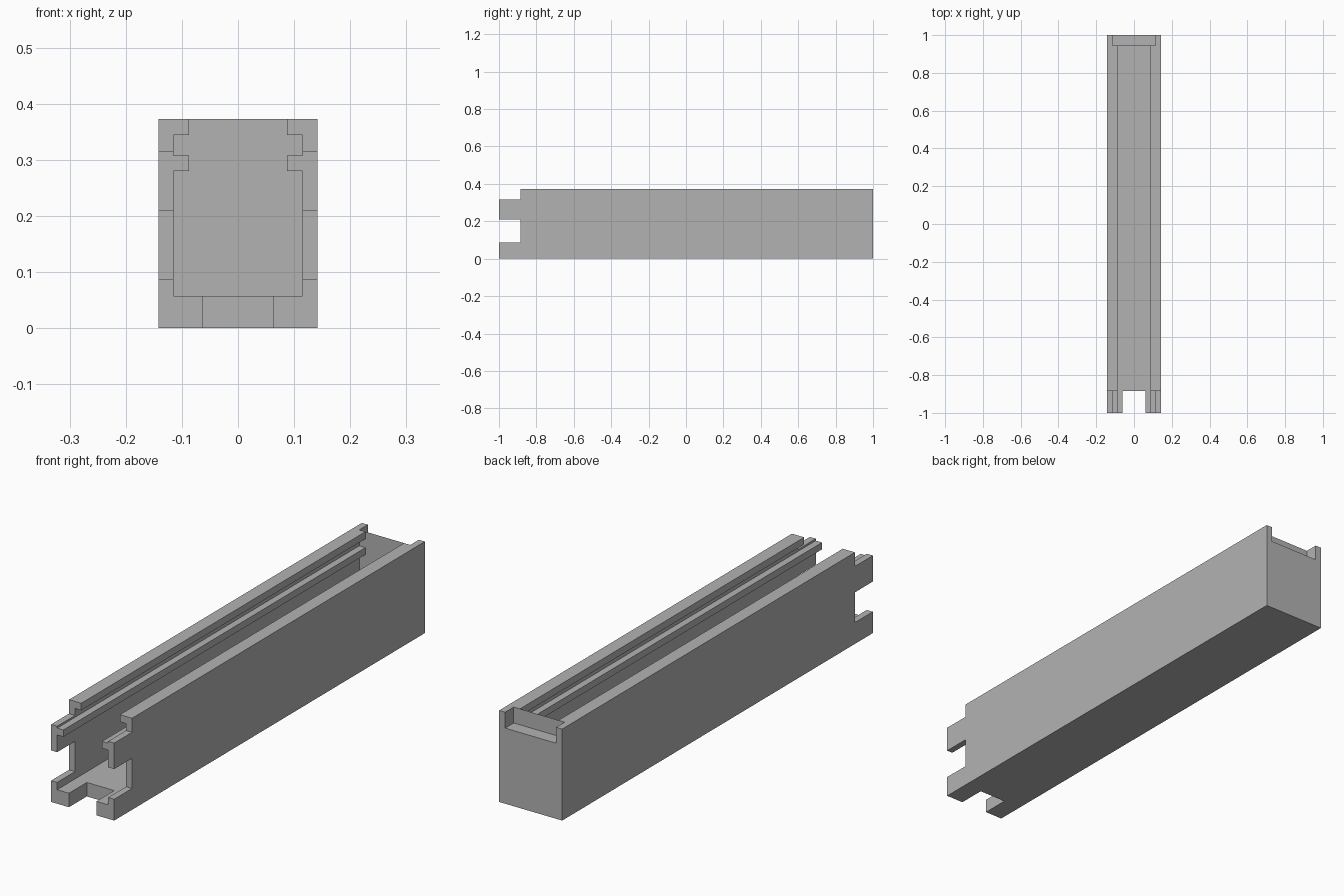
import bpy
import bmesh

old = bpy.data.objects.get("Cube")
if old:
    bpy.data.objects.remove(old, do_unlink=True)

# Main dimensions
HALF_W, WALL_X, LIP_X = 0.142, 0.115, 0.087
TOP, FLOOR = 0.373, 0.057
LIP_LOW, SHELF, LIP_HIGH = 0.28, 0.308, 0.344
BACK_Y, FRONT_Y = 0.945, -0.885
FAR = 1.2

grey = bpy.data.materials.new("plain_grey")
grey.use_nodes = True
colour = (0.45, 0.45, 0.45, 1)
grey.diffuse_color = colour
grey.node_tree.nodes["Principled BSDF"].inputs["Base Color"].default_value = colour


def prism(name, profile, y0, y1):
    """Extrude an x-z profile along y."""
    bm = bmesh.new()
    face = bm.faces.new([bm.verts.new((x, y0, z)) for x, z in profile])
    out = bmesh.ops.extrude_face_region(bm, geom=[face])
    moved = [v for v in out["geom"] if isinstance(v, bmesh.types.BMVert)]
    bmesh.ops.translate(bm, verts=moved, vec=(0, y1 - y0, 0))
    bmesh.ops.recalc_face_normals(bm, faces=bm.faces)
    mesh = bpy.data.meshes.new(name)
    bm.to_mesh(mesh)
    bm.free()
    mesh.materials.append(grey)
    obj = bpy.data.objects.new(name, mesh)
    bpy.context.collection.objects.link(obj)
    return obj


def rect(half_w, z0, z1):
    return [(-half_w, z0), (half_w, z0), (half_w, z1), (-half_w, z1)]


# Solid body
body = prism("channel_body", rect(HALF_W, 0, TOP), -1, 1)

# Lipped channel cross-section, mirrored left to right
right = [(WALL_X, FLOOR), (WALL_X, LIP_LOW), (LIP_X, LIP_LOW), (LIP_X, SHELF),
         (WALL_X, SHELF), (WALL_X, LIP_HIGH), (LIP_X, LIP_HIGH), (LIP_X, FAR)]
channel = right + [(-x, z) for x, z in reversed(right)]

cutters = [
    prism("channel_cutter", channel, -FAR, BACK_Y),
    prism("back_opening_cutter", rect(WALL_X, SHELF, FAR), BACK_Y, FAR),
    prism("front_top_cutter", rect(FAR, 0.316, FAR), -FAR, FRONT_Y),
    prism("front_side_cutter", rect(FAR, 0.087, 0.21), -FAR, FRONT_Y),
    prism("front_floor_cutter", rect(0.062, -FAR, 0.2), -FAR, FRONT_Y),
]

# Cut the body and bake the result
for cutter in cutters:
    cutter.hide_render = True
    mod = body.modifiers.new(cutter.name, "BOOLEAN")
    mod.operation = "DIFFERENCE"
    mod.solver = "EXACT"
    mod.object = cutter

graph = bpy.context.evaluated_depsgraph_get()
result = bpy.data.meshes.new_from_object(body.evaluated_get(graph))
body.modifiers.clear()
body.data = result
for cutter in cutters:
    bpy.data.objects.remove(cutter, do_unlink=True)
